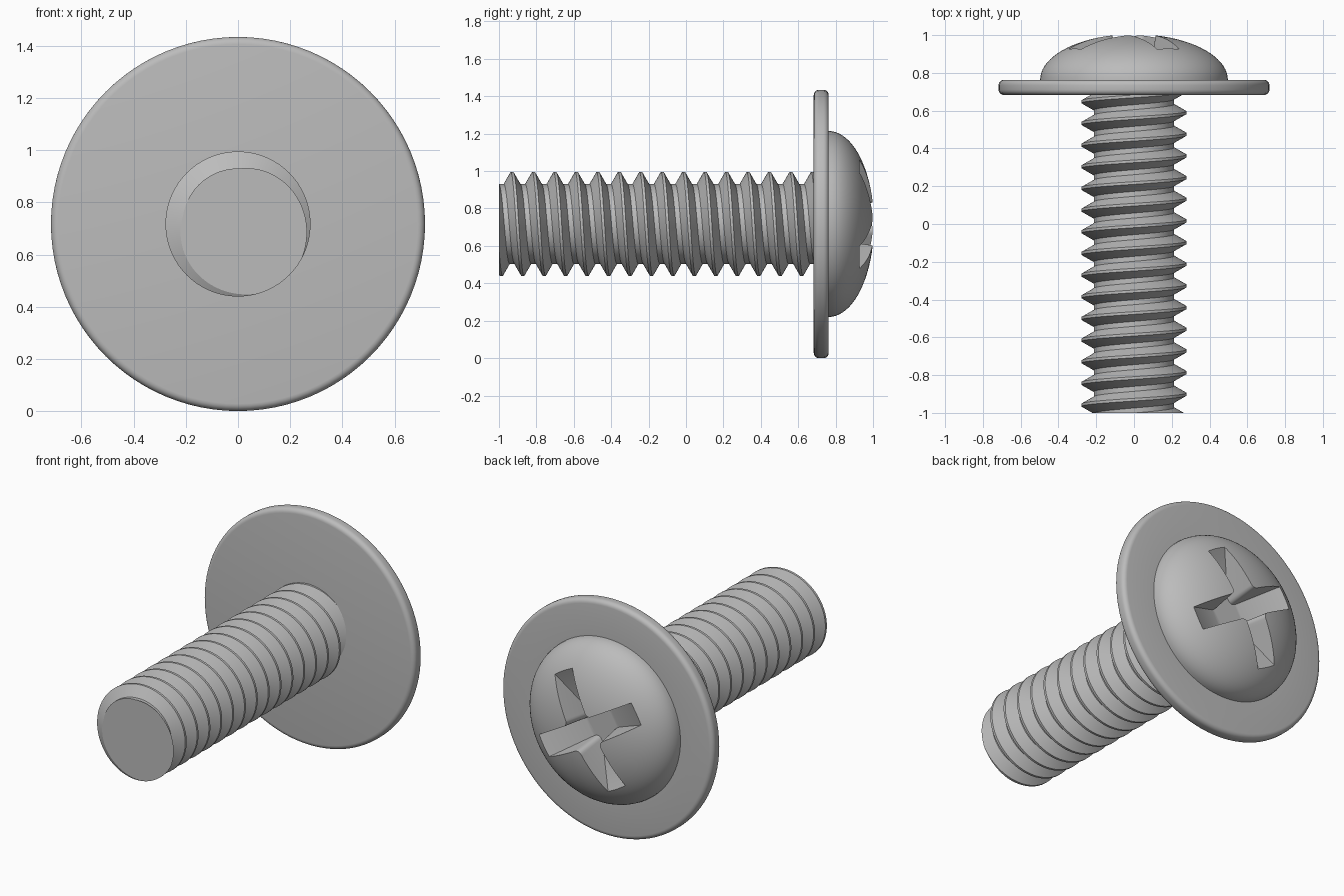
import bpy, bmesh
from math import sin, cos, pi, tau, radians
from mathutils import Matrix, Vector

if "Cube" in bpy.data.objects:
    bpy.data.objects.remove(bpy.data.objects["Cube"])

AXIS_Z = 0.717            # height of the screw axis, which runs along y
FLANGE_R, FLANGE_FRONT, FLANGE_BACK, ROUND = 0.717, 0.683, 0.763, 0.028
DOME_R, DOME_H = 0.497, 0.242

steel = bpy.data.materials.new("steel grey")
steel.use_nodes = True
steel.diffuse_color = (0.5, 0.5, 0.5, 1)
steel.node_tree.nodes["Principled BSDF"].inputs["Base Color"].default_value = (0.5, 0.5, 0.5, 1)


def make_object(name, bm):
    bmesh.ops.recalc_face_normals(bm, faces=bm.faces)
    mesh = bpy.data.meshes.new(name)
    bm.to_mesh(mesh)
    bm.free()
    mesh.materials.append(steel)
    obj = bpy.data.objects.new(name, mesh)
    obj.location.z = AXIS_Z
    bpy.context.collection.objects.link(obj)
    return obj


def smooth(obj):
    bpy.ops.object.select_all(action="DESELECT")
    obj.select_set(True)
    bpy.context.view_layer.objects.active = obj
    bpy.ops.object.shade_smooth_by_angle(angle=radians(28))


def arc(cx, cy, rx, ry, start, end, steps):
    angles = [radians(start + (end - start) * i / steps) for i in range(steps + 1)]
    return [(cx + rx * cos(a), cy + ry * sin(a)) for a in angles]


# Head: round-edged flange and elliptical dome, turned about the axis
def make_head():
    rim = FLANGE_R - ROUND
    profile = [(0, FLANGE_FRONT)]
    profile += arc(rim, FLANGE_FRONT + ROUND, ROUND, ROUND, -90, 0, 5)
    profile += arc(rim, FLANGE_BACK - ROUND, ROUND, ROUND, 0, 90, 5)
    profile += arc(0, FLANGE_BACK, DOME_R, DOME_H, 0, 90, 20)
    bm = bmesh.new()
    verts = [bm.verts.new((r, y, 0)) for r, y in profile]
    edges = [bm.edges.new(pair) for pair in zip(verts, verts[1:])]
    bmesh.ops.spin(bm, geom=verts + edges, cent=(0, 0, 0), axis=(0, 1, 0),
                   angle=tau, steps=96, use_merge=False)
    bmesh.ops.remove_doubles(bm, verts=bm.verts, dist=1e-4)
    return make_object("head", bm)


# Cross recess: a plus shape lofted from the wide mouth to the small floor
def cross_loop(bm, y, reach, half, fillet):
    points = []
    for k in range(4):
        turn = Matrix.Rotation(radians(60 + 90 * k), 2)
        inner = half + fillet
        corner = arc(inner, inner, fillet, fillet, 270, 180, 5)
        for p in [(reach, -half), (reach, half)] + corner:
            q = turn @ Vector(p)
            points.append(bm.verts.new((q.x, y, q.y)))
    return points


def make_recess_cutter():
    bm = bmesh.new()
    floor = cross_loop(bm, 0.81, 0.10, 0.055, 0.03)
    mouth = cross_loop(bm, 1.02, 0.567, 0.078, 0.03)
    count = len(floor)
    for i in range(count):
        j = (i + 1) % count
        bm.faces.new((floor[i], floor[j], mouth[j], mouth[i]))
    bm.faces.new(floor)
    bm.faces.new(mouth)
    return make_object("recess_cutter", bm)


# Shaft: helical thread strip, trimmed flat at both ends
def make_shaft():
    pitch, steps, turns = 0.1147, 72, 18
    root, crest = 0.213, 0.278
    section = [(-0.45, root), (-0.0625, crest), (0.0625, crest), (0.45, root)]
    section[0], section[3] = (-0.385, root), (0.385, root)
    bm = bmesh.new()
    rows = []
    for t in range(steps * turns + 1):
        a = tau * t / steps
        base = -0.93 - 2 * pitch + pitch * t / steps
        rows.append([bm.verts.new((r * sin(a), base + u * pitch, r * cos(a))) for u, r in section])
    for t in range(steps * turns):
        for j in range(3):
            bm.faces.new((rows[t][j], rows[t + 1][j], rows[t + 1][j + 1], rows[t][j + 1]))
        if t + 1 + steps < len(rows):
            above, above_next = rows[t + steps][0], rows[t + steps + 1][0]
            bm.faces.new((rows[t][3], rows[t + 1][3], above_next, above))
    for y, side in ((-1, -1), (FLANGE_FRONT + 0.03, 1)):
        bmesh.ops.bisect_plane(bm, geom=bm.verts[:] + bm.edges[:] + bm.faces[:], dist=1e-5,
                               plane_co=(0, y, 0), plane_no=(0, side, 0), clear_outer=True)
        rim = [e for e in bm.edges if e.is_boundary and all(abs(v.co.y - y) < 1e-4 for v in e.verts)]
        bmesh.ops.holes_fill(bm, edges=rim, sides=0)
    return make_object("threaded_shaft", bm)


head = make_head()
cutter = make_recess_cutter()
cutter.hide_render = True
cut = head.modifiers.new("recess", "BOOLEAN")
cut.operation, cut.solver, cut.object = "DIFFERENCE", "EXACT", cutter
bpy.context.view_layer.objects.active = head
bpy.ops.object.modifier_apply(modifier=cut.name)
bpy.data.objects.remove(cutter)
smooth(head)
smooth(make_shaft())
